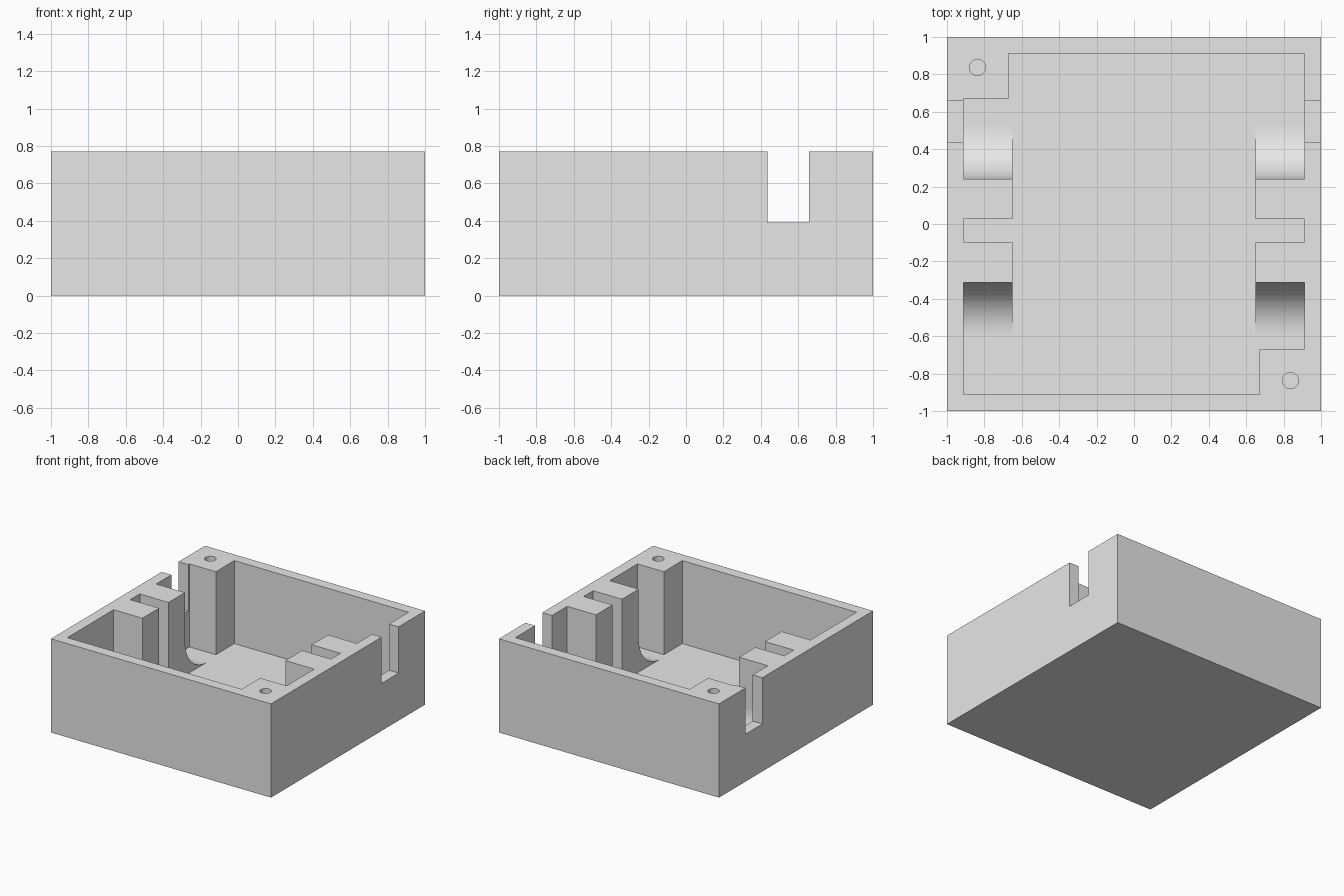
import bpy
import bmesh
from math import cos, sin, pi
from mathutils import Vector

if "Cube" in bpy.data.objects:
    bpy.data.objects.remove(bpy.data.objects["Cube"], do_unlink=True)

HEIGHT = 0.77
INNER = 0.912               # inside face of the walls
FLOOR = 0.088               # top of the floor slab
SHELF = 0.65                # inside face of the side pillars
POST = 0.672                # inside faces of the corner screw posts
PILLARS = [(-0.313, -0.096), (0.027, 0.24)]
NOTCH = (0.437, 0.657)
NOTCH_Z = 0.39
HOLE = 0.837
HOLE_RADIUS = 0.043
FILLET = 0.28

grey = bpy.data.materials.new("light_grey")
grey.use_nodes = True
grey.diffuse_color = (0.8, 0.8, 0.8, 1)
grey.node_tree.nodes["Principled BSDF"].inputs["Base Color"].default_value = grey.diffuse_color


def prism(name, outline, direction):
    """Extrude a closed outline of 3D points along a direction."""
    bm = bmesh.new()
    face = bm.faces.new([bm.verts.new(p) for p in outline])
    extruded = bmesh.ops.extrude_face_region(bm, geom=[face], use_keep_orig=True)
    verts = [v for v in extruded["geom"] if isinstance(v, bmesh.types.BMVert)]
    bmesh.ops.translate(bm, vec=Vector(direction), verts=verts)
    bmesh.ops.recalc_face_normals(bm, faces=bm.faces)
    mesh = bpy.data.meshes.new(name)
    bm.to_mesh(mesh)
    bm.free()
    mesh.materials.append(grey)
    obj = bpy.data.objects.new(name, mesh)
    bpy.context.collection.objects.link(obj)
    return obj


def box(name, low, high):
    (x0, y0, z0), (x1, y1, z1) = low, high
    base = [(x0, y0, z0), (x1, y0, z0), (x1, y1, z0), (x0, y1, z0)]
    return prism(name, base, (0, 0, z1 - z0))


def smooth(obj):
    bpy.ops.object.select_all(action="DESELECT")
    obj.select_set(True)
    bpy.context.view_layer.objects.active = obj
    bpy.ops.object.shade_smooth_by_angle()


def cut(target, cutter):
    cutter.hide_render = True
    mod = target.modifiers.new("cut", "BOOLEAN")
    mod.operation = "DIFFERENCE"
    mod.solver = "EXACT"
    mod.object = cutter
    bpy.ops.object.select_all(action="DESELECT")
    target.select_set(True)
    bpy.context.view_layer.objects.active = target
    bpy.ops.object.modifier_apply(modifier=mod.name)
    bpy.data.objects.remove(cutter, do_unlink=True)


def comb(side):
    """Plan outline around the two pillars of one side, front to back."""
    points = []
    for front, back in PILLARS:
        points += [(INNER, front), (SHELF, front), (SHELF, back), (INNER, back)]
    return [(side * x, y) for x, y in points]


# Outer block, hollowed so that the pillars and screw posts stay standing
body = box("case_body", (-1, -1, 0), (1, 1, HEIGHT))
plan = [(POST, -INNER), (POST, -POST), (INNER, -POST)] + comb(1) + [(INNER, INNER)]
plan += [(-POST, INNER), (-POST, POST), (-INNER, POST)] + comb(-1)[::-1] + [(-INNER, -INNER)]
cut(body, prism("cavity_cutter", [(x, y, FLOOR) for x, y in plan], (0, 0, 1)))

# Cable notches through both side walls
for side in (-1, 1):
    a, b = sorted((side * 0.88, side * 1.1))
    cut(body, box("notch_cutter", (a, NOTCH[0], NOTCH_Z), (b, NOTCH[1], 1)))

# Screw holes in the two corner posts
for side in (-1, 1):
    ring = [2 * pi * i / 32 for i in range(32)]
    circle = [(side * HOLE + HOLE_RADIUS * cos(t), -side * HOLE + HOLE_RADIUS * sin(t), 0.3)
              for t in ring]
    cut(body, prism("hole_cutter", circle, (0, 0, 1)))
smooth(body)

# Curved fillets from the outer pillar faces down to the floor
STEPS = 16
arc = [pi + pi / 2 * i / STEPS for i in range(STEPS + 1)]
curve = [(FILLET * (1 + cos(t)), FLOOR + FILLET * (1 + sin(t))) for t in arc]
profile = curve + [(FILLET, FLOOR / 2), (0, FLOOR / 2)]
for side, side_name in ((1, "left"), (-1, "right")):
    for start, way, end_name in ((PILLARS[0][0], -1, "front"), (PILLARS[1][1], 1, "back")):
        outline = [(side * SHELF, start + way * d, z) for d, z in profile]
        smooth(prism(f"{end_name}_{side_name}_fillet", outline, (side * 0.29, 0, 0)))
